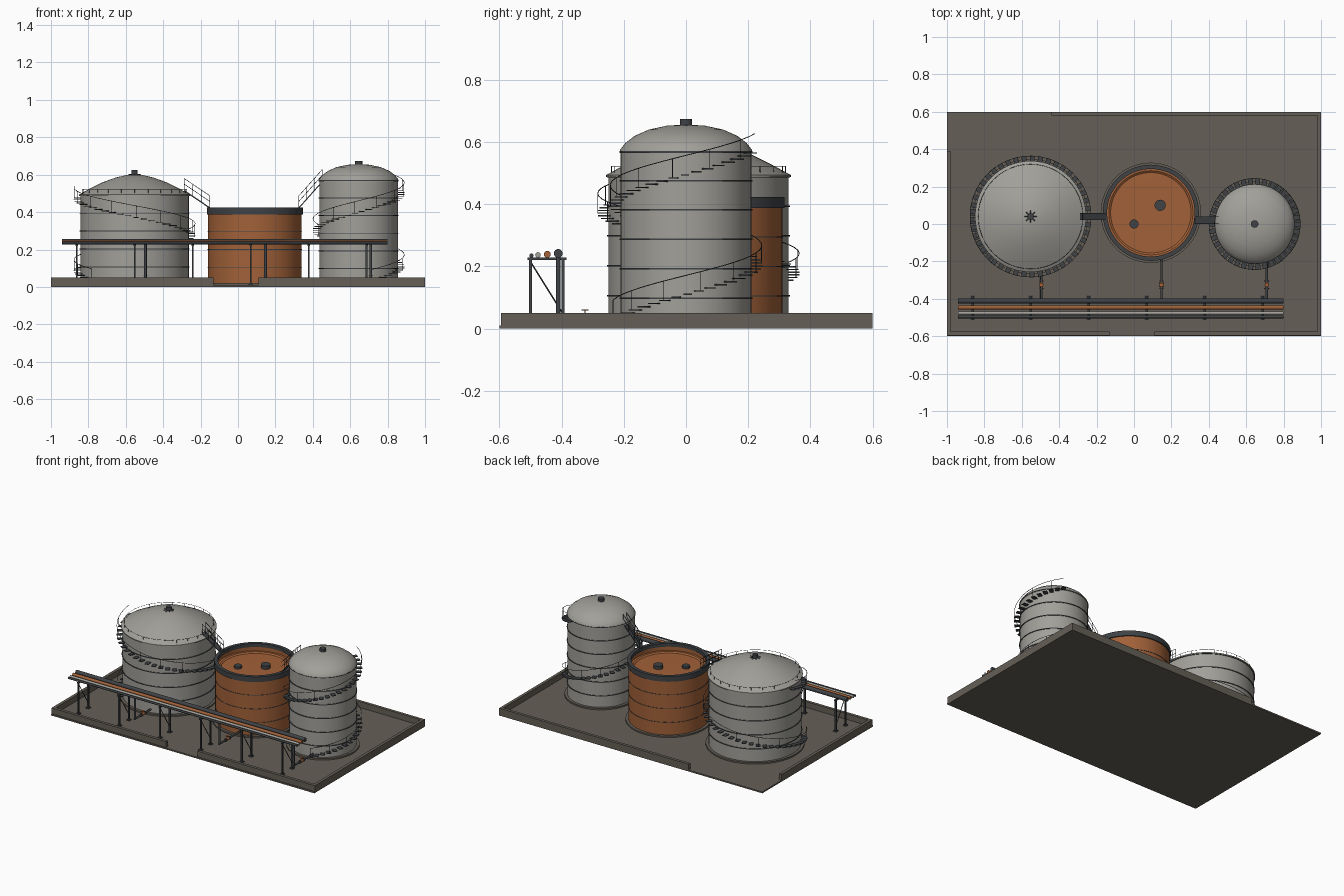
import bpy, bmesh
from math import sin, cos, pi, radians
from mathutils import Vector

if "Cube" in bpy.data.objects:
    bpy.data.objects.remove(bpy.data.objects["Cube"])


def material(name, rgb):
    m = bpy.data.materials.new(name)
    m.diffuse_color = (*rgb, 1)
    m.use_nodes = True
    m.node_tree.nodes["Principled BSDF"].inputs["Base Color"].default_value = m.diffuse_color
    return m


GREY = material("weathered_steel", (0.36, 0.35, 0.32))
RUST = material("rust", (0.36, 0.12, 0.04))
DARK = material("dark_steel", (0.05, 0.055, 0.06))
EARTH = material("dirty_concrete", (0.13, 0.115, 0.095))


def finish(name, bm, mat, smooth=False):
    bmesh.ops.recalc_face_normals(bm, faces=bm.faces)
    me = bpy.data.meshes.new(name)
    bm.to_mesh(me)
    bm.free()
    me.materials.append(mat)
    ob = bpy.data.objects.new(name, me)
    bpy.context.collection.objects.link(ob)
    if smooth:
        bpy.ops.object.select_all(action='DESELECT')
        ob.select_set(True)
        bpy.context.view_layer.objects.active = ob
        bpy.ops.object.shade_smooth_by_angle(angle=radians(35))
    return ob


def add_box(bm, lo, hi):
    vs = bmesh.ops.create_cube(bm, size=1)['verts']
    lo, hi = Vector(lo), Vector(hi)
    for v in vs:
        v.co = (lo + hi) / 2 + v.co * (hi - lo)


def add_tube(bm, pts, r, n=8):
    """Sweep a round section along a path, with closed ends."""
    pts = [Vector(p) for p in pts]
    rings = []
    for i, p in enumerate(pts):
        d = (pts[min(i + 1, len(pts) - 1)] - pts[max(i - 1, 0)]).normalized()
        ref = Vector((0, 0, 1)) if abs(d.z) < 0.9 else Vector((0, 1, 0))
        a = d.cross(ref).normalized()
        b = d.cross(a)
        rings.append([bm.verts.new(p + r * (a * cos(2 * pi * k / n) + b * sin(2 * pi * k / n)))
                      for k in range(n)])
    for A, B in zip(rings, rings[1:]):
        for k in range(n):
            bm.faces.new((A[k], A[(k + 1) % n], B[(k + 1) % n], B[k]))
    bm.faces.new(rings[0])
    bm.faces.new(rings[-1])


def add_lathe(bm, c, prof, n=64, closed=False):
    """Spin an (r, z) profile about a vertical axis at c."""
    rings = []
    for r, z in prof:
        if r == 0:
            rings.append([bm.verts.new((c[0], c[1], z))] * n)
        else:
            rings.append([bm.verts.new((c[0] + r * cos(2 * pi * k / n),
                                        c[1] + r * sin(2 * pi * k / n), z)) for k in range(n)])
    for A, B in zip(rings, rings[1:] + rings[:1] if closed else rings[1:]):
        for k in range(n):
            j = (k + 1) % n
            bm.faces.new(list(dict.fromkeys((A[k], A[j], B[j], B[k]))))


def lathe(name, c, prof, mat, n=64):
    bm = bmesh.new()
    add_lathe(bm, c, prof, n)
    return finish(name, bm, mat, True)


def hoops(name, c, r, zs, h=0.005, out=0.004):
    bm = bmesh.new()
    for z in zs:
        add_lathe(bm, c, [(r - .002, z - h / 2), (r + out, z - h / 2),
                          (r + out, z + h / 2), (r - .002, z + h / 2)], closed=True)
    finish(name, bm, DARK, True)


def spiral_stair(name, c, r, a0, a1, z0, z1, count):
    steps, rail = bmesh.new(), bmesh.new()
    path = []
    for i in range(count):
        t = i / (count - 1)
        a, z = radians(a0 + (a1 - a0) * t), z0 + (z1 - z0) * t
        u, w = Vector((cos(a), sin(a), 0)), Vector((-sin(a), cos(a), 0))
        o = Vector((c[0], c[1], z))
        vs = bmesh.ops.create_cube(steps, size=1)['verts']
        for v in vs:
            v.co = o + u * (r + .017 + v.co.x * .036) + w * v.co.y * .026 + Vector((0, 0, v.co.z * .004))
        top = o + u * (r + .034) + Vector((0, 0, .062))
        path.append(top)
        if i % 3 == 0:
            add_tube(rail, [top, top - Vector((0, 0, .062))], .0012, 4)
    add_tube(rail, path, .0015, 5)
    finish(name + "_treads", steps, DARK)
    finish(name + "_handrail", rail, DARK)


# Base slab and containment kerbs with gaps
bm = bmesh.new()
add_box(bm, (-1, -.6, 0), (1, .6, .01))
finish("base_slab", bm, EARTH)
bm = bmesh.new()
for lo, hi in [((-1, -.595), (-.13, -.575)), ((.11, -.595), (1, -.575)), ((-.44, .58), (1, .6)),
               ((-1, -.575), (-.98, .39)), ((.98, -.575), (1, .58))]:
    add_box(bm, (*lo, .005), (*hi, .05))
finish("containment_kerb", bm, EARTH)

# Tank shells, foundations and roofs
L, M, R = (-.553, .04), (.09, .06), (.645, 0)
for nm, c, r in (("left", L, .29), ("middle", M, .25), ("right", R, .21)):
    lathe(nm + "_foundation", c, [(0, 0), (r + .018, 0), (r + .018, .02), (0, .02)], EARTH)
lathe("left_tank_shell", L, [(.29, .01), (.29, .49)], GREY)
lathe("left_tank_roof", L, [(.29, .487), (.297, .487), (.297, .494), (.24, .525), (.17, .56),
                            (.1, .585), (.04, .599), (0, .601)], GREY)
lathe("right_tank_shell", R, [(.21, .01), (.21, .57)], GREY)
lathe("right_tank_roof", R, [(.21, .565), (.214, .565), (.212, .575), (.195, .597), (.165, .62),
                             (.12, .64), (.06, .653), (0, .656)], GREY)
lathe("middle_tank_shell", M, [(.25, .01), (.25, .42), (.24, .42), (.24, .36)], RUST)
lathe("floating_roof", M, [(.241, .372), (.225, .372), (.215, .365), (0, .368)], RUST)
lathe("wind_girder", M, [(.249, .388), (.257, .388), (.257, .424), (.234, .424), (.234, .40),
                         (.241, .40)], DARK)

# Shell hoops
hoops("left_tank_hoops", L, .29, [.106, .202, .298, .394, .488])
hoops("middle_tank_hoops", M, .25, [.105, .2, .295], .003, .002)
hoops("right_tank_hoops", R, .21, [.098, .192, .287, .382, .475, .568])

# Roof vents and hatches
for nm, c, r, z0, z1 in (("left_vent", L, .017, .595, .624), ("right_vent", R, .02, .65, .674),
                         ("roof_hatch_large", (.14, .10), .03, .365, .39),
                         ("roof_hatch_small", (0, 0), .024, .365, .383)):
    lathe(nm, c, [(r, z0), (r, z1), (0, z1)], DARK, 20)
bm = bmesh.new()
for k in range(8):
    a = k * pi / 4
    p = Vector((*L, .601))
    add_tube(bm, [p, p + Vector((.033 * cos(a), .033 * sin(a), -.001))], .003, 4)
finish("left_vent_spokes", bm, DARK)

# Guard rail around the left roof
bm = bmesh.new()
ring = [Vector((L[0] + .28 * cos(k * pi / 24), L[1] + .28 * sin(k * pi / 24), .522)) for k in range(49)]
add_tube(bm, ring, .0011, 4)
for p in ring[::2]:
    add_tube(bm, [p, p - Vector((0, 0, .025))], .0013, 4)
finish("left_roof_guard_rail", bm, DARK)

# Spiral stairs
spiral_stair("left_stair", L, .29, 225, -185, .035, .475, 52)
spiral_stair("right_stair", R, .21, -74, 425, .03, .565, 54)

# Sloped walkways linking the tanks
for nm, a, b in (("left_walkway", (-.288, .04, .515), (-.15, .04, .422)),
                 ("right_walkway", (.325, .02, .422), (.45, .02, .562))):
    a, b = Vector(a), Vector(b)
    bm = bmesh.new()
    for v in bmesh.ops.create_cube(bm, size=1)['verts']:
        v.co = a.lerp(b, v.co.x + .5) + Vector((0, v.co.y * .038, v.co.z * .008))
    for s in (-.018, .018):
        for h in (.035, .065):
            add_tube(bm, [a + Vector((0, s, h)), b + Vector((0, s, h))], .0015, 5)
        for t in (0, .33, .67, 1):
            p = a.lerp(b, t) + Vector((0, s, 0))
            add_tube(bm, [p, p + Vector((0, 0, .065))], .0015, 5)
    finish(nm, bm, DARK)

# Pipe rack trestles
bm = bmesh.new()
for i in range(6):
    x = -.862 + .31 * i
    for y in (-.5, -.395):
        add_box(bm, (x - .005, y - .005, .005), (x + .005, y + .005, .225))
        add_box(bm, (x - .012, y - .012, .008), (x + .012, y + .012, .015))
    add_box(bm, (x - .006, -.51, .22), (x + .006, -.385, .228))
    add_tube(bm, [(x, -.5, .215), (x, -.397, .05)], .0025, 5)
finish("pipe_rack_frames", bm, DARK)

# Long pipes
for nm, y, r, mat in (("thin_pipe", -.497, .007, DARK), ("grey_pipe", -.476, .009, GREY),
                      ("rust_pipe", -.446, .011, RUST), ("main_pipe", -.411, .014, DARK)):
    bm = bmesh.new()
    add_tube(bm, [(-.94, y, .228 + r), (.8, y, .228 + r)], r, 16)
    finish(nm, bm, mat, True)

# Drop pipes feeding each tank, with valves
for nm, x, ye in (("left", -.495, -.23), ("middle", .147, -.18), ("right", .71, -.18)):
    bm = bmesh.new()
    add_tube(bm, [(x, -.411, .24), (x, -.411, .036)], .0075, 12)
    add_tube(bm, [(x, -.418, .04), (x, ye, .04)], .0065, 12)
    for y in (-.345, -.305):
        add_tube(bm, [(x, y - .003, .04), (x, y + .003, .04)], .011, 12)
    finish(nm + "_feed_pipe", bm, DARK, True)
    bm = bmesh.new()
    add_tube(bm, [(x, -.336, .04), (x, -.314, .04)], .0095, 12)
    add_tube(bm, [(x, -.325, .04), (x, -.325, .06)], .002, 6)
    add_tube(bm, [(x, -.325, .059), (x, -.325, .062)], .011, 12)
    finish(nm + "_valve", bm, RUST, True)
